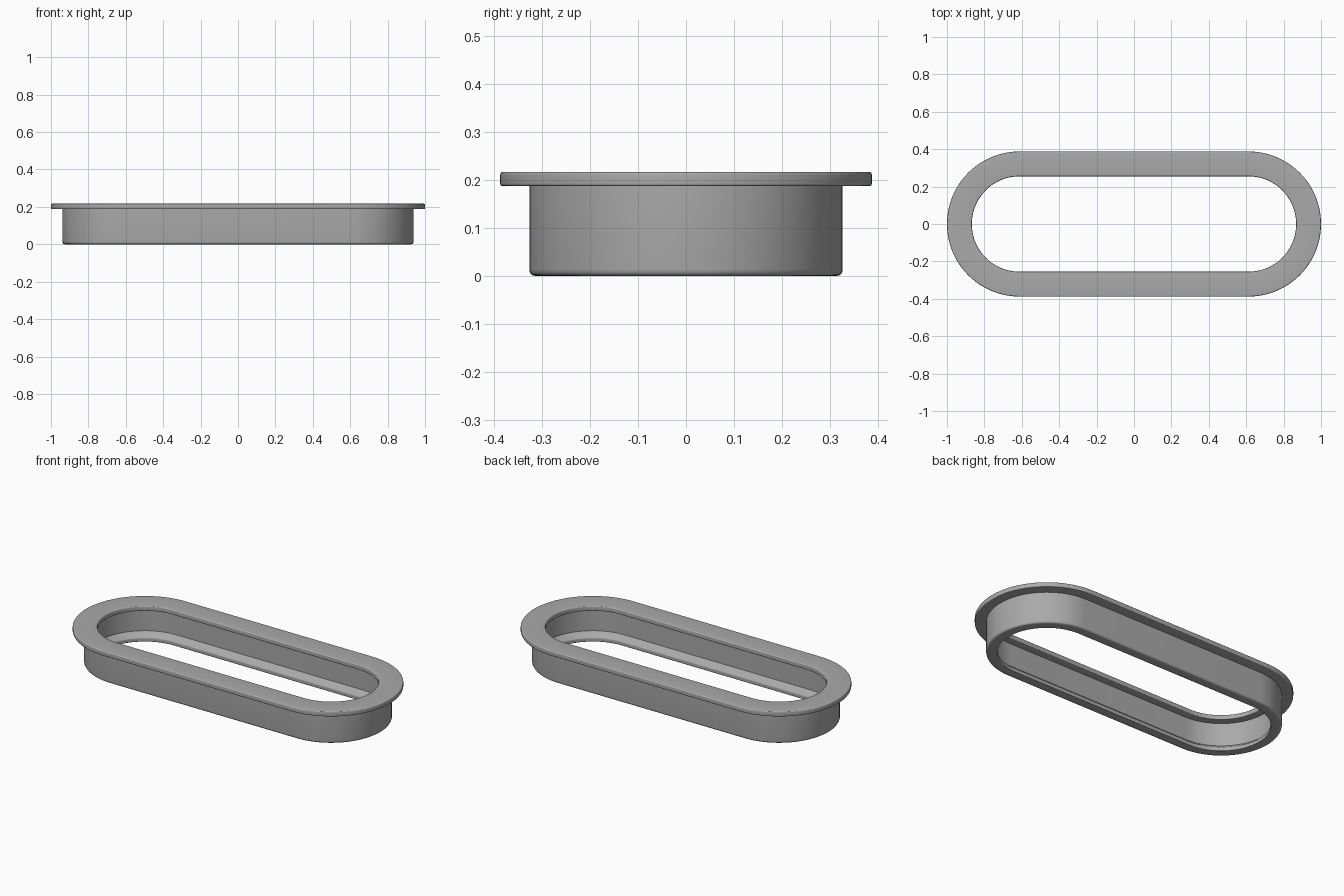
import bpy, bmesh, math
from mathutils import Vector

old = bpy.data.objects.get("Cube")
if old:
    bpy.data.objects.remove(old, do_unlink=True)

HALF_STRAIGHT = 0.612   # half length of the straight sides
ARC_STEPS = 40          # segments around each rounded end

grey = bpy.data.materials.new("satin_grey")
grey.use_nodes = True
COLOUR = (0.40, 0.40, 0.40, 1)
grey.diffuse_color = COLOUR
grey.node_tree.nodes["Principled BSDF"].inputs["Base Color"].default_value = COLOUR


def rounded(corners, steps=4):
    """Round each (radius, height, fillet) corner of a closed profile."""
    points = []
    for i, (r, z, fillet) in enumerate(corners):
        here = Vector((r, z))
        before = Vector(corners[i - 1][:2])
        after = Vector(corners[(i + 1) % len(corners)][:2])
        if not fillet:
            points.append(here)
            continue
        start = here + (before - here).normalized() * fillet
        end = here + (after - here).normalized() * fillet
        for k in range(steps + 1):
            t = k / steps
            points.append(start * (1 - t) ** 2 + here * 2 * t * (1 - t) + end * t ** 2)
    return points


def sweep_stadium(name, profile):
    """Sweep a closed profile around a slot-shaped path."""
    bm = bmesh.new()
    rings = []
    for side in (1, -1):
        for k in range(ARC_STEPS + 1):
            a = math.pi * (k / ARC_STEPS - 0.5)
            c, s = side * math.cos(a), side * math.sin(a)
            rings.append([bm.verts.new((side * HALF_STRAIGHT + p.x * c, p.x * s, p.y))
                          for p in profile])
    for i, ring in enumerate(rings):
        following = rings[(i + 1) % len(rings)]
        for j in range(len(profile)):
            n = (j + 1) % len(profile)
            bm.faces.new((ring[j], following[j], following[n], ring[n]))
    bmesh.ops.recalc_face_normals(bm, faces=bm.faces)
    mesh = bpy.data.meshes.new(name)
    bm.to_mesh(mesh)
    bm.free()
    obj = bpy.data.objects.new(name, mesh)
    bpy.context.collection.objects.link(obj)
    mesh.materials.append(grey)
    bpy.ops.object.select_all(action="DESELECT")
    obj.select_set(True)
    bpy.context.view_layer.objects.active = obj
    bpy.ops.object.shade_smooth_by_angle(angle=math.radians(30))
    return obj


# Section of the ring: bottom lip, outer wall, top flange, inner wall
sweep_stadium("slot_grommet", rounded([
    (0.267, 0.0, 0.004),
    (0.327, 0.0, 0.014),
    (0.327, 0.188, 0),
    (0.388, 0.188, 0.005),
    (0.388, 0.217, 0.006),
    (0.255, 0.217, 0.006),
    (0.255, 0.188, 0.005),
    (0.300, 0.188, 0),
    (0.300, 0.050, 0),
    (0.267, 0.022, 0.004),
]))
